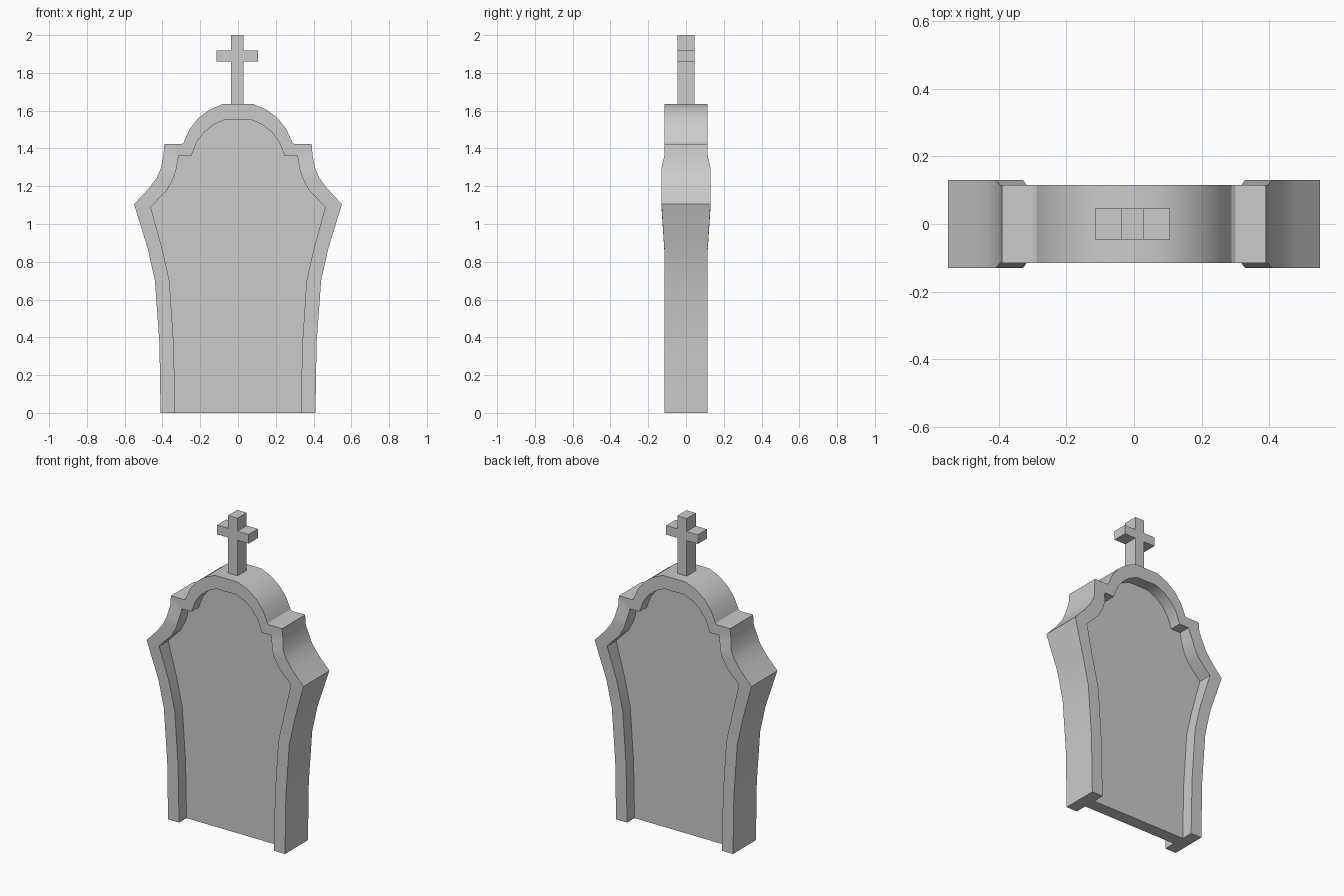
import bpy, bmesh
from math import radians, sin, cos

if "Cube" in bpy.data.objects:
    bpy.data.objects.remove(bpy.data.objects["Cube"])


def finish(bm, name):
    bmesh.ops.recalc_face_normals(bm, faces=bm.faces)
    me = bpy.data.meshes.new(name)
    bm.to_mesh(me)
    bm.free()
    ob = bpy.data.objects.new(name, me)
    bpy.context.collection.objects.link(ob)
    return ob


def smooth(ob):
    bpy.ops.object.select_all(action='DESELECT')
    ob.select_set(True)
    bpy.context.view_layer.objects.active = ob
    bpy.ops.object.shade_smooth_by_angle(angle=radians(30))


def slab(name, outline, depth):
    # extrude an x-z outline symmetrically about y = 0
    bm = bmesh.new()
    a = [bm.verts.new((x, -depth, z)) for x, z in outline]
    b = [bm.verts.new((x, depth, z)) for x, z in outline]
    bm.faces.new(a)
    bm.faces.new(b[::-1])
    n = len(a)
    for i in range(n):
        j = (i + 1) % n
        bm.faces.new((a[i], b[i], b[j], a[j]))
    return finish(bm, name)


# Right half of the frame: outer x, outer z, inner x, inner z, half depth
D, W = 0.115, 0.13
half = [
    (0.41, 0.0, 0.333, 0.0, D),
    (0.416, 0.37, 0.34, 0.36, D),
    (0.44, 0.70, 0.363, 0.70, D),
    (0.478, 0.87, 0.40, 0.865, D),
    (0.55, 1.105, 0.462, 1.09, W),
    (0.475, 1.185, 0.375, 1.18, W),
    (0.43, 1.245, 0.345, 1.235, W),
    (0.408, 1.295, 0.328, 1.285, W),
    (0.395, 1.36, 0.317, 1.345, D),
    (0.39, 1.423, 0.314, 1.36, D),
    (0.30, 1.423, 0.246, 1.36, D),
]
# Arched top
for k in range(5):
    t = k / 4
    ao, ai = radians(16.5 + 58 * t), radians(14 + 60 * t)
    half.append((0.3 * cos(ao), 1.346 + 0.3 * sin(ao),
                 0.25 * cos(ai), 1.312 + 0.25 * sin(ai), D))
full = half + [(-a, b, -c, d, e) for a, b, c, d, e in reversed(half)]

# Frame: rectangular section swept from one foot over the arch to the other
bm = bmesh.new()
sections = [[bm.verts.new(p) for p in ((ox, -d, oz), (ix, -d, iz),
                                       (ix, d, iz), (ox, d, oz))]
            for ox, oz, ix, iz, d in full]
for s, t in zip(sections, sections[1:]):
    for i in range(4):
        j = (i + 1) % 4
        bm.faces.new((s[i], s[j], t[j], t[i]))
bm.faces.new(sections[0])
bm.faces.new(sections[-1])
smooth(finish(bm, "stone_frame"))

# Recessed panel filling the frame
slab("stone_panel", [(p[2], p[3]) for p in full], 0.04)

# Cross on top
l, r, al, ar = -0.037, 0.029, -0.115, 0.107
slab("top_cross", [(l, 1.63), (r, 1.63), (r, 1.86), (ar, 1.86), (ar, 1.918),
                   (r, 1.918), (r, 2.0), (l, 2.0), (l, 1.918), (al, 1.918),
                   (al, 1.86), (l, 1.86)], 0.046)
